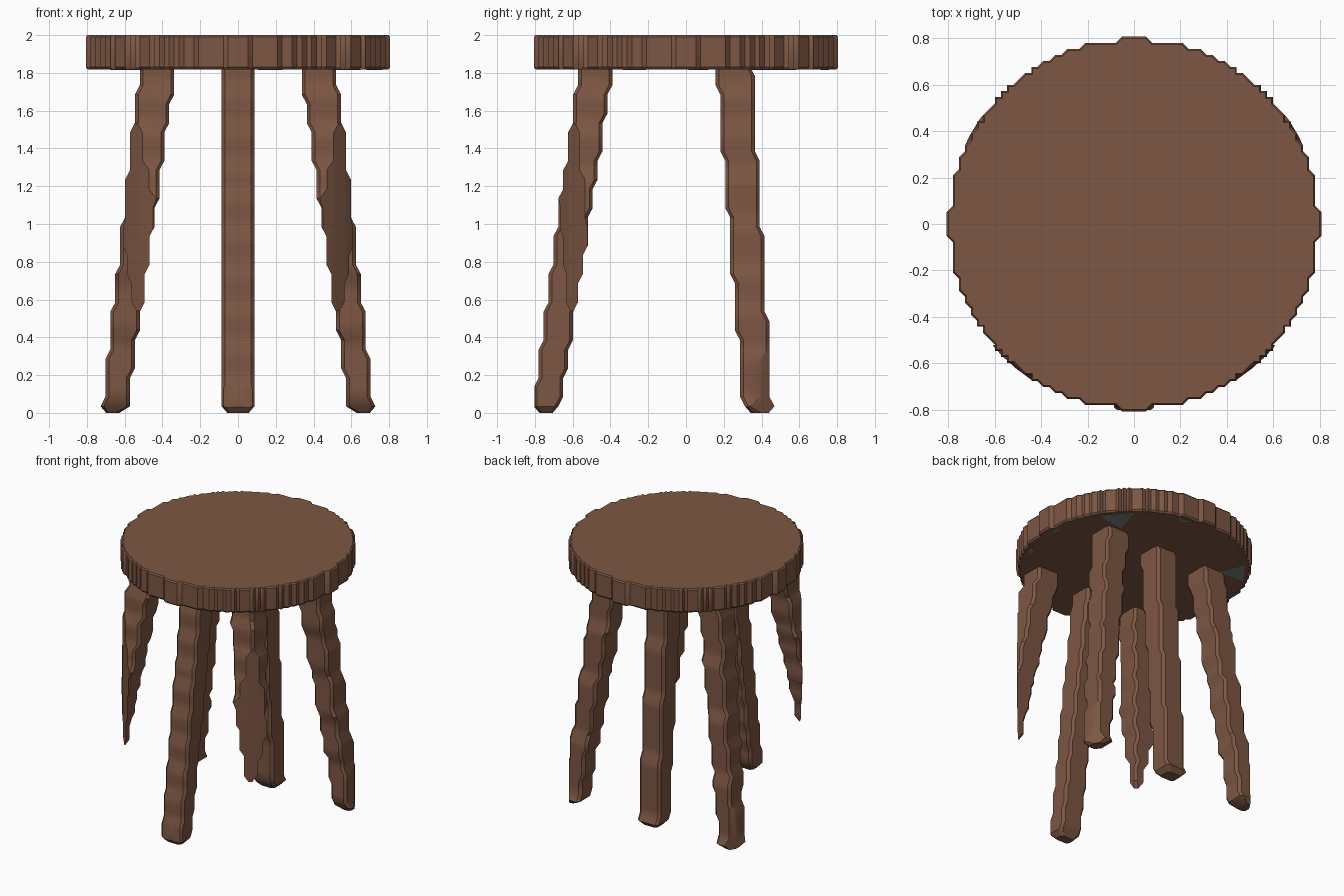
import bpy, bmesh, math

STEP = 0.026  # size of the carved stair steps
SEAT_R = 0.797

cube = bpy.data.objects.get("Cube")
if cube:
    bpy.data.objects.remove(cube, do_unlink=True)


def make_material(name, color):
    mat = bpy.data.materials.new(name)
    mat.use_nodes = True
    mat.diffuse_color = color
    mat.node_tree.nodes["Principled BSDF"].inputs["Base Color"].default_value = color
    return mat


wood = make_material("brown_wood", (0.205, 0.095, 0.056, 1))
grey = make_material("worn_grey", (0.19, 0.23, 0.22, 1))


def snap(v):
    return round(v / STEP) * STEP


def loft(name, rings, mat):
    """Closed solid through rings that share one point count."""
    bm = bmesh.new()
    loops = [[bm.verts.new(p) for p in ring] for ring in rings]
    n = len(loops[0])
    for a, b in zip(loops, loops[1:]):
        for i in range(n):
            j = (i + 1) % n
            bm.faces.new((a[i], a[j], b[j], b[i]))
    bm.faces.new(loops[0])
    bm.faces.new(loops[-1])
    bmesh.ops.recalc_face_normals(bm, faces=bm.faces)
    mesh = bpy.data.meshes.new(name)
    bm.to_mesh(mesh)
    bm.free()
    mesh.materials.append(mat)
    obj = bpy.data.objects.new(name, mesh)
    bpy.context.collection.objects.link(obj)
    return obj


def activate(obj):
    bpy.ops.object.select_all(action='DESELECT')
    obj.select_set(True)
    bpy.context.view_layer.objects.active = obj


def smooth(obj):
    activate(obj)
    bpy.ops.object.shade_smooth_by_angle(angle=math.radians(32))


# Seat: a disc whose rim follows the step grid
outline = []
for i in range(240):
    t = math.tau * i / 240
    p = (snap(SEAT_R * math.cos(t)), snap(SEAT_R * math.sin(t)))
    if p not in outline:
        outline.append(p)
seat_levels = [(1.818, 0.987), (1.83, 1), (1.99, 1), (2.0, 0.99)]
seat = loft("seat", [[(x * s, y * s, z) for x, y in outline] for z, s in seat_levels], wood)
smooth(seat)


# Legs: stepped, splayed posts trimmed to the seat's radius
def x_range(side, z):
    if side == 0:
        return -0.087, 0.087
    lo = snap(0.33 + 0.142 * (1.82 - z))
    hi = snap(0.53 + 0.11 * (1.75 - z))
    return (lo, hi) if side > 0 else (-hi, -lo)


def y_range(row, z):
    if row > 0:
        return snap(0.16 + 0.08 * (1.8 - z)), snap(0.355 + 0.06 * (1.75 - z))
    return -snap(0.58 + 0.135 * (1.75 - z)), -snap(0.39 + 0.155 * (1.8 - z))


def section(side, row, z, inset=0.0, c=0.018):
    x0, x1 = x_range(side, z)
    y0, y1 = y_range(row, z)
    x0, x1, y0, y1 = x0 + inset, x1 - inset, y0 + inset, y1 - inset
    pts = [(x0 + c, y0), (x1 - c, y0), (x1, y0 + c), (x1, y1 - c),
           (x1 - c, y1), (x0 + c, y1), (x0, y1 - c), (x0, y0 + c)]
    return pts


bpy.ops.mesh.primitive_cylinder_add(vertices=64, radius=0.803, depth=3, location=(0, 0, 1))
trim = bpy.context.object
trim.name = "leg_trim_cutter"
trim.hide_render = True

for row, row_name in ((-1, "front"), (1, "back")):
    for side, side_name in ((-1, "right"), (0, "middle"), (1, "left")):
        rings = [[(x, y, 0) for x, y in section(side, row, 0, 0.03)]]
        for k in range(37):
            z = 0.035 + 0.05 * k
            rings.append([(x, y, z) for x, y in section(side, row, z)])
        leg = loft(f"{row_name}_{side_name}_leg", rings, wood)
        mod = leg.modifiers.new("trim", 'BOOLEAN')
        mod.operation = 'INTERSECT'
        mod.solver = 'EXACT'
        mod.object = trim
        activate(leg)
        bpy.ops.object.modifier_apply(modifier=mod.name)
        leg.data.materials.clear()
        leg.data.materials.append(wood)
        for poly in leg.data.polygons:
            poly.material_index = 0
        smooth(leg)

bpy.data.objects.remove(trim, do_unlink=True)

# Worn patches: thin plates under the rim (angle, half span, inner radius)
for deg, span, inner in ((41, 9, 0.56), (144, 8, 0.58), (77, 5, 0.73), (-21, 5, 0.73), (5, 4, 0.73)):
    tri = []
    for d, r in ((deg - span, 0.765), (deg + span, 0.765), (deg, inner)):
        a = math.radians(d)
        tri.append((r * math.cos(a), r * math.sin(a)))
    loft("worn_patch", [[(x, y, z) for x, y in tri] for z in (1.815, 1.819)], grey)
